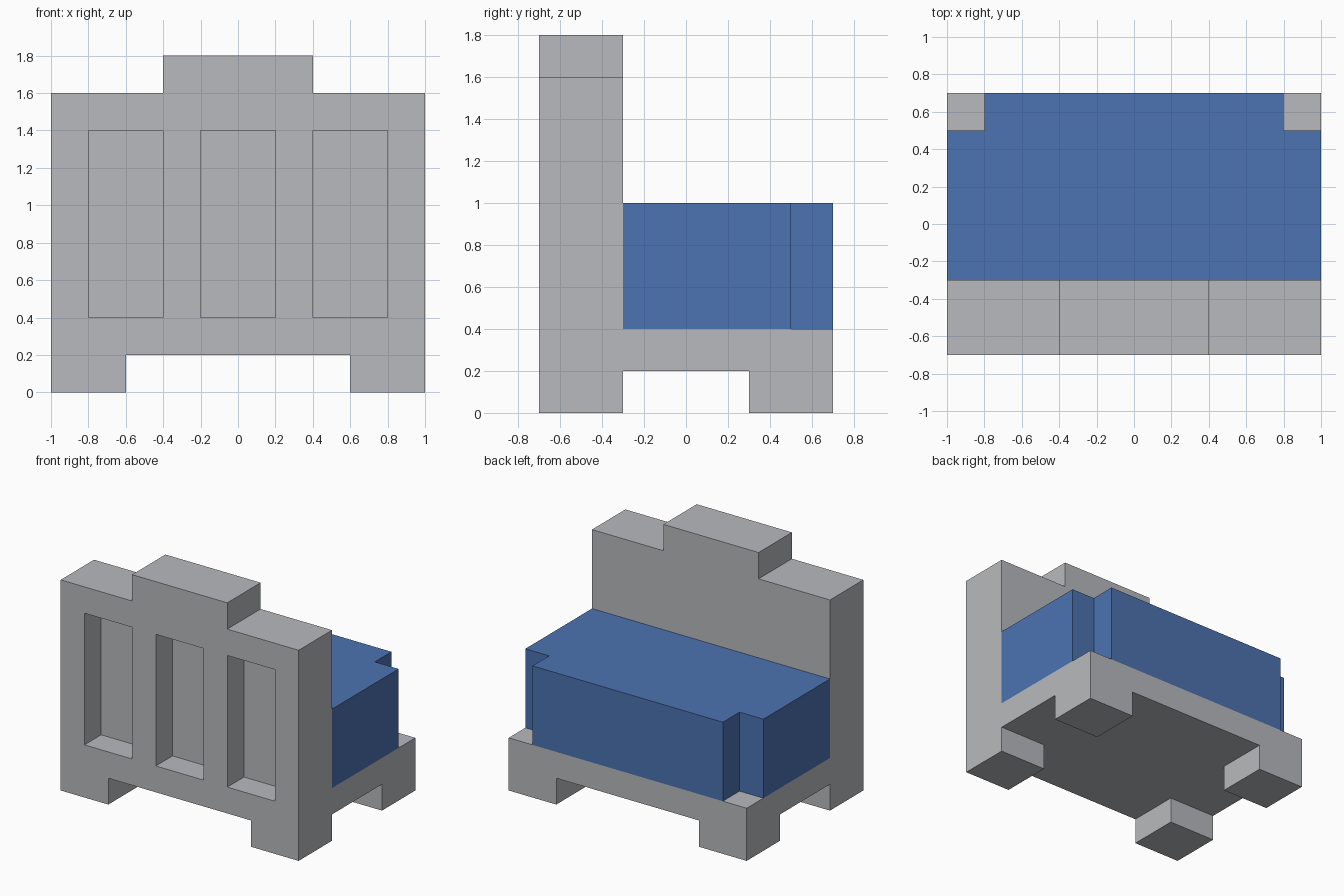
import bpy
import bmesh
from mathutils import Vector

if "Cube" in bpy.data.objects:
    bpy.data.objects.remove(bpy.data.objects["Cube"])


def material(name, rgb):
    mat = bpy.data.materials.new(name)
    mat.use_nodes = True
    mat.diffuse_color = (*rgb, 1)
    mat.node_tree.nodes["Principled BSDF"].inputs["Base Color"].default_value = (*rgb, 1)
    return mat


grey = material("light grey", (0.48, 0.49, 0.51))
blue = material("cushion blue", (0.072, 0.17, 0.44))


def prism(name, profile, extrude, mat):
    """Extrude a closed planar profile along a vector."""
    bm = bmesh.new()
    face = bm.faces.new([bm.verts.new(p) for p in profile])
    new = bmesh.ops.extrude_face_region(bm, geom=[face])["geom"]
    bmesh.ops.translate(bm, vec=Vector(extrude),
                        verts=[v for v in new if isinstance(v, bmesh.types.BMVert)])
    bmesh.ops.recalc_face_normals(bm, faces=bm.faces)
    mesh = bpy.data.meshes.new(name)
    bm.to_mesh(mesh)
    bm.free()
    mesh.materials.append(mat)
    obj = bpy.data.objects.new(name, mesh)
    bpy.context.collection.objects.link(obj)
    return obj


def box(name, lo, hi, mat):
    (x0, y0, z0), (x1, y1, z1) = lo, hi
    base = [(x0, y0, z0), (x1, y0, z0), (x1, y1, z0), (x0, y1, z0)]
    return prism(name, base, (0, 0, z1 - z0), mat)


def mirrored(half):
    """Complete a right-hand outline with its mirror image."""
    return half + [(-x, y) for x, y in reversed(half)]


# Stepped back panel with its two feet
outline = mirrored([(0.6, 0.2), (0.6, 0), (1, 0), (1, 1.6), (0.4, 1.6), (0.4, 1.8)])
back = prism("back_panel", [(x, -0.7, z) for x, z in outline], (0, 0.4, 0), grey)

# Three tall recesses in the front of the panel
for i, x in enumerate((-0.6, 0, 0.6)):
    w = 0.2
    cutter = box(f"recess_cutter_{i + 1}", (x - w, -0.9, 0.4), (x + w, -0.5, 1.4), grey)
    cutter.hide_render = True
    cutter.hide_set(True)
    cut = back.modifiers.new("recess", 'BOOLEAN')
    cut.operation = 'DIFFERENCE'
    cut.solver = 'EXACT'
    cut.object = cutter

# Bake the recesses and discard the cutters
bpy.context.view_layer.update()
baked = bpy.data.meshes.new_from_object(back.evaluated_get(bpy.context.evaluated_depsgraph_get()))
cutters = [m.object for m in back.modifiers]
back.modifiers.clear()
back.data = baked
for cutter in cutters:
    bpy.data.objects.remove(cutter)

# Seat base and rear feet
box("seat_base", (-1, -0.3, 0.2), (1, 0.7, 0.4), grey)
for side, x in (("right", -1), ("left", 0.6)):
    box(f"rear_foot_{side}", (x, 0.3, 0), (x + 0.4, 0.7, 0.2), grey)

# Cushion with notched rear corners
plan = mirrored([(1, -0.3), (1, 0.5), (0.8, 0.5), (0.8, 0.7)])
prism("seat_cushion", [(x, y, 0.4) for x, y in plan], (0, 0, 0.6), blue)
